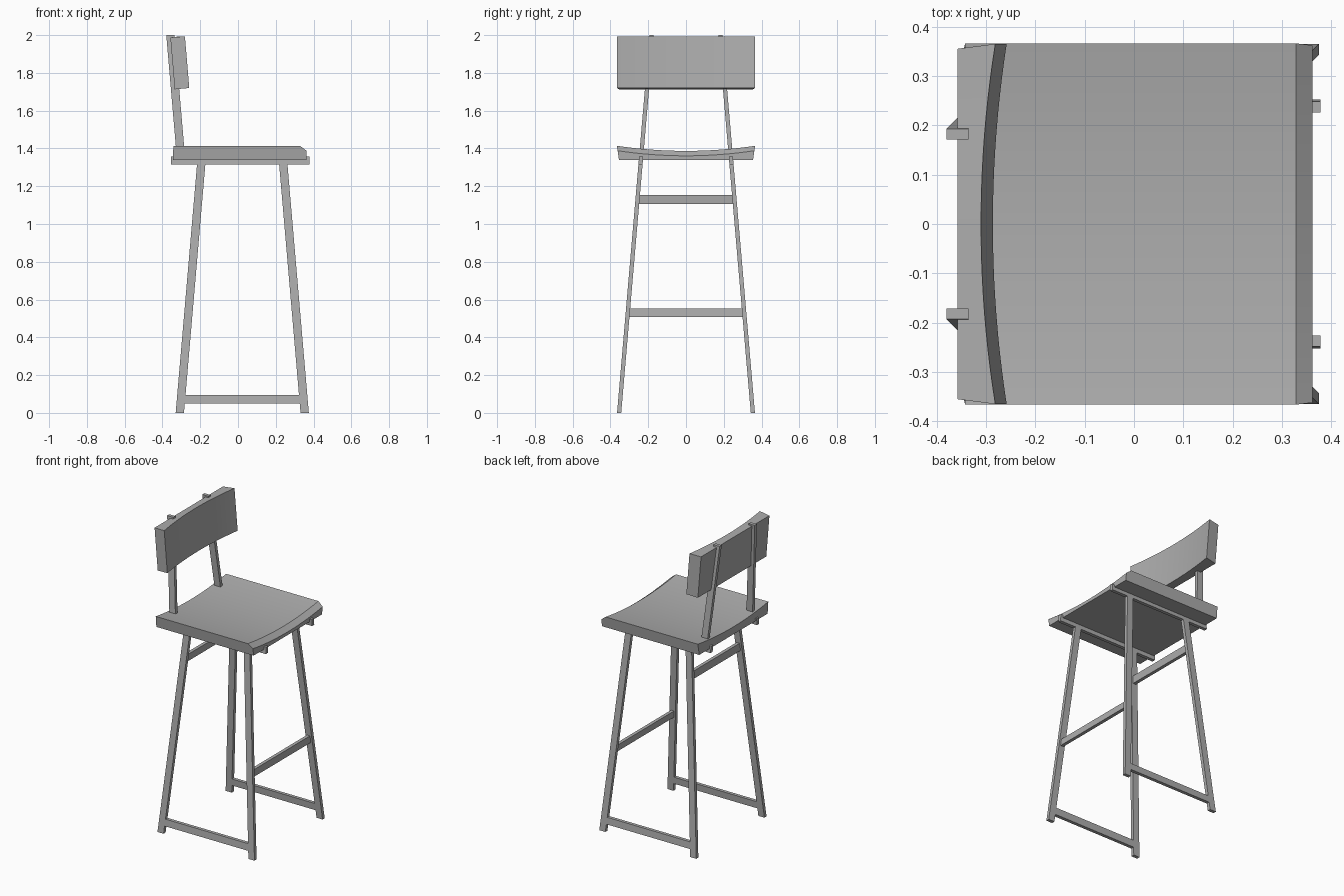
import bpy, bmesh, math

if "Cube" in bpy.data.objects:
    bpy.data.objects.remove(bpy.data.objects["Cube"], do_unlink=True)

grey = bpy.data.materials.new("plain_grey")
grey.use_nodes = True
colour = (0.42, 0.42, 0.42, 1)
grey.diffuse_color = colour
grey.node_tree.nodes["Principled BSDF"].inputs["Base Color"].default_value = colour

BAR = 0.022      # bar thickness
LEG = 0.044      # bar width
LEAN = 0.086     # slope of legs and side frames


def loft(name, rings, smooth=False):
    """Skin a row of matching closed sections and cap both ends."""
    bm = bmesh.new()
    rows = [[bm.verts.new(p) for p in ring] for ring in rings]
    n = len(rows[0])
    for a, b in zip(rows, rows[1:]):
        for i in range(n):
            j = (i + 1) % n
            bm.faces.new((a[i], a[j], b[j], b[i]))
    bm.faces.new(rows[0])
    bm.faces.new(rows[-1])
    bmesh.ops.recalc_face_normals(bm, faces=bm.faces)
    mesh = bpy.data.meshes.new(name)
    bm.to_mesh(mesh)
    bm.free()
    mesh.materials.append(grey)
    obj = bpy.data.objects.new(name, mesh)
    bpy.context.collection.objects.link(obj)
    if smooth:
        bpy.ops.object.select_all(action="DESELECT")
        obj.select_set(True)
        bpy.context.view_layer.objects.active = obj
        bpy.ops.object.shade_smooth_by_angle(angle=math.radians(15))
    return obj


def frame_bar(name, side, outline):
    """Flat bar with an x-z outline, lying in the leaning side frame."""
    def ring(inset):
        return [(x, side * (0.365 - LEAN * z - inset), z) for x, z in outline]
    loft(name, [ring(0), ring(BAR)])


def dished_board(name, section, steps=20):
    """Board along y; section points are x, z, half width, dip x, dip z."""
    rings = []
    for i in range(steps + 1):
        t = 2 * i / steps - 1
        d = 1 - t * t
        rings.append([(x + dx * d, w * t, z + dz * d) for x, z, w, dx, dz in section])
    loft(name, rings, smooth=True)


def cross_bar(name, x, z, height, slope):
    """Bar joining the left and right legs, leaning with them."""
    def ring(side):
        pts = []
        for sx, sz in ((-1, -1), (1, -1), (1, 1), (-1, 1)):
            h = z + sz * height / 2
            y = 0.365 - LEAN * h - BAR / 2
            pts.append((x + slope * sz * height / 2 + sx * BAR / 2, side * y, h))
        return pts
    loft(name, [ring(-1), ring(1)])


def slanted(x, z0, z1, slope):
    """Outline of a leaning bar whose low end is centred on x."""
    h, x1 = LEG / 2, x + slope * (z1 - z0)
    return [(x - h, z0), (x + h, z0), (x1 + h, z1), (x1 - h, z1)]


def level(x0, x1, z0, z1):
    return [(x0, z0), (x1, z0), (x1, z1), (x0, z1)]


# Side frames
for side, tag in ((1, "left"), (-1, "right")):
    frame_bar("front_leg_" + tag, side, slanted(0.353, 0, 1.33, -LEAN))
    frame_bar("rear_leg_" + tag, side, slanted(-0.308, 0, 1.33, LEAN))
    frame_bar("floor_rail_" + tag, side, level(-0.3, 0.34, 0.05, 0.095))
    frame_bar("seat_rail_" + tag, side, level(-0.355, 0.378, 1.315, 1.358))
    frame_bar("back_support_" + tag, side, slanted(-0.301, 1.34, 2.0, -LEAN))

# Bars between the frames
cross_bar("foot_rest", 0.307, 0.53, 0.044, -LEAN)
cross_bar("rear_cross_bar", -0.21, 1.13, 0.048, LEAN)

# Dished seat with chamfered front edge
dished_board("seat", [
    (-0.345, 1.34, 0.355, 0, 0),
    (0.362, 1.34, 0.355, 0, 0),
    (0.362, 1.388, 0.362, 0, -0.027),
    (0.328, 1.414, 0.366, 0, -0.027),
    (-0.342, 1.414, 0.366, 0, -0.027),
])

# Backrest, flat behind and hollowed in front
dished_board("backrest", [
    (-0.335, 1.713, 0.355, 0, 0),
    (-0.258, 1.72, 0.365, -0.028, 0),
    (-0.281, 1.993, 0.365, -0.029, 0),
    (-0.358, 1.988, 0.355, 0, 0),
])
